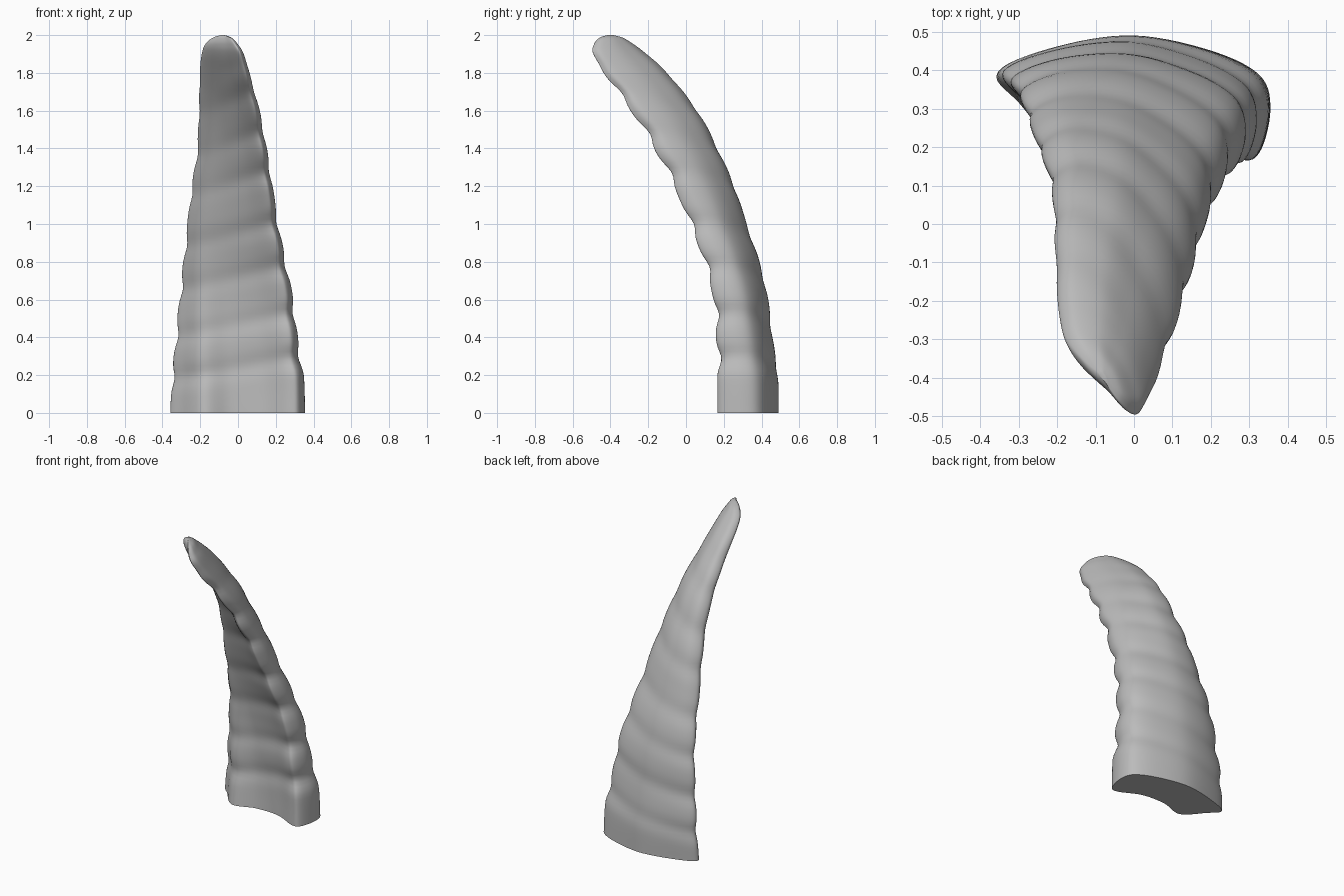
import bpy, bmesh, math

cube = bpy.data.objects.get("Cube")
if cube:
    bpy.data.objects.remove(cube, do_unlink=True)

# Horn extents going up: height, left x, right x, front y, back y
LEVELS = [
    (0, -.355, .355, .17, .49), (.2, -.34, .342, .178, .487),
    (.4, -.322, .312, .17, .46), (.6, -.303, .288, .155, .437),
    (.8, -.283, .25, .105, .392), (1, -.262, .21, .03, .325),
    (1.2, -.24, .18, -.052, .26), (1.4, -.212, .15, -.158, .17),
    (1.6, -.205, .112, -.28, .06), (1.8, -.2, .06, -.43, -.1),
    (1.9, -.19, .03, -.488, -.21), (1.95, -.173, 0, -.485, -.275),
    (1.985, -.135, -.032, -.458, -.332), (2, -.09, -.07, -.415, -.385),
]
# Unit cross-sections, from the left corner round by the front
BASE = [(0, .7), (.08, .45), (.24, .1), (.45, .22), (.68, .2), (.88, 0),
        (.96, .05), (1, .4), (.96, .68), (.78, .88), (.5, 1), (.22, .9)]
MIDDLE = [(0, .78), (.05, .58), (.18, .42), (.42, .32), (.68, .17), (.9, 0),
          (.97, .05), (1, .3), (.94, .57), (.75, .8), (.47, .97), (.17, .95)]
TIP = [(0, .88), (.04, .74), (.2, .56), (.4, .4), (.64, .22), (.88, 0),
       (.96, .03), (1, .17), (.9, .45), (.73, .69), (.47, .92), (.15, 1)]
GROOVES = [.25, .48, .73, .96, 1.23, 1.44, 1.66, 1.83]
MIDDLE_Z, TIP_Z = .9, 1.7
STEPS = 7


def spline(a, b, c, d, t):
    """Smooth step from b to c, for tuples."""
    return tuple(q + .5 * t * (r - p + t * (2 * p - 5 * q + 4 * r - s
                 + t * (3 * (q - r) + s - p))) for p, q, r, s in zip(a, b, c, d))


def open_curve(pts, steps):
    last = len(pts) - 1
    out = [spline(pts[max(i - 1, 0)], pts[i], pts[i + 1], pts[min(i + 2, last)], k / steps)
           for i in range(last) for k in range(steps)]
    return out + [pts[-1]]


def closed_curve(pts, steps):
    n = len(pts)
    return [spline(pts[i - 1], pts[i], pts[(i + 1) % n], pts[(i + 2) % n], k / steps)
            for i in range(n) for k in range(steps)]


def mix(first, second, t):
    return [tuple(p + (q - p) * t for p, q in zip(a, b)) for a, b in zip(first, second)]


def section(level):
    """One ring: blended outline, fitted to the extents and pinched at the grooves."""
    z, x0, x1, y0, y1 = level
    if z < MIDDLE_Z:
        outline = mix(BASE, MIDDLE, z / MIDDLE_Z)
    else:
        outline = mix(MIDDLE, TIP, min((z - MIDDLE_Z) / (TIP_Z - MIDDLE_Z), 1))
    fade = min(1, max(0, (1.95 - z) / .3), z * 5)
    ring = []
    for u, v in closed_curve(outline, STEPS):
        height = z - .12 * (u - .6)
        groove = sum(math.exp(-((height - g) / .055) ** 2) for g in GROOVES)
        pinch = fade * (groove - .4)
        u = .5 + (u - .5) * (1 - .05 * pinch)
        v = .5 + (v - .5) * (1 - (.16 - .11 * v) * pinch)
        ring.append((x0 + (x1 - x0) * u, y0 + (y1 - y0) * v, z))
    return ring


# Horn: rings joined from base to tip
bm = bmesh.new()
rings = [[bm.verts.new(p) for p in section(level)] for level in open_curve(LEVELS, 8)]
for low, high in zip(rings, rings[1:]):
    for i in range(len(low)):
        j = (i + 1) % len(low)
        bm.faces.new((low[i], low[j], high[j], high[i]))
bm.faces.new(rings[0][::-1])
bm.faces.new(rings[-1])
bmesh.ops.recalc_face_normals(bm, faces=bm.faces)
mesh = bpy.data.meshes.new("horn")
bm.to_mesh(mesh)
bm.free()
horn = bpy.data.objects.new("horn", mesh)
bpy.context.collection.objects.link(horn)

# Plain grey colour
grey = bpy.data.materials.new("plain_grey")
grey.use_nodes = True
colour = (.5, .5, .5, 1)
grey.diffuse_color = colour
grey.node_tree.nodes["Principled BSDF"].inputs["Base Color"].default_value = colour
mesh.materials.append(grey)

bpy.ops.object.select_all(action="DESELECT")
horn.select_set(True)
bpy.context.view_layer.objects.active = horn
bpy.ops.object.shade_smooth_by_angle(angle=math.radians(50))
